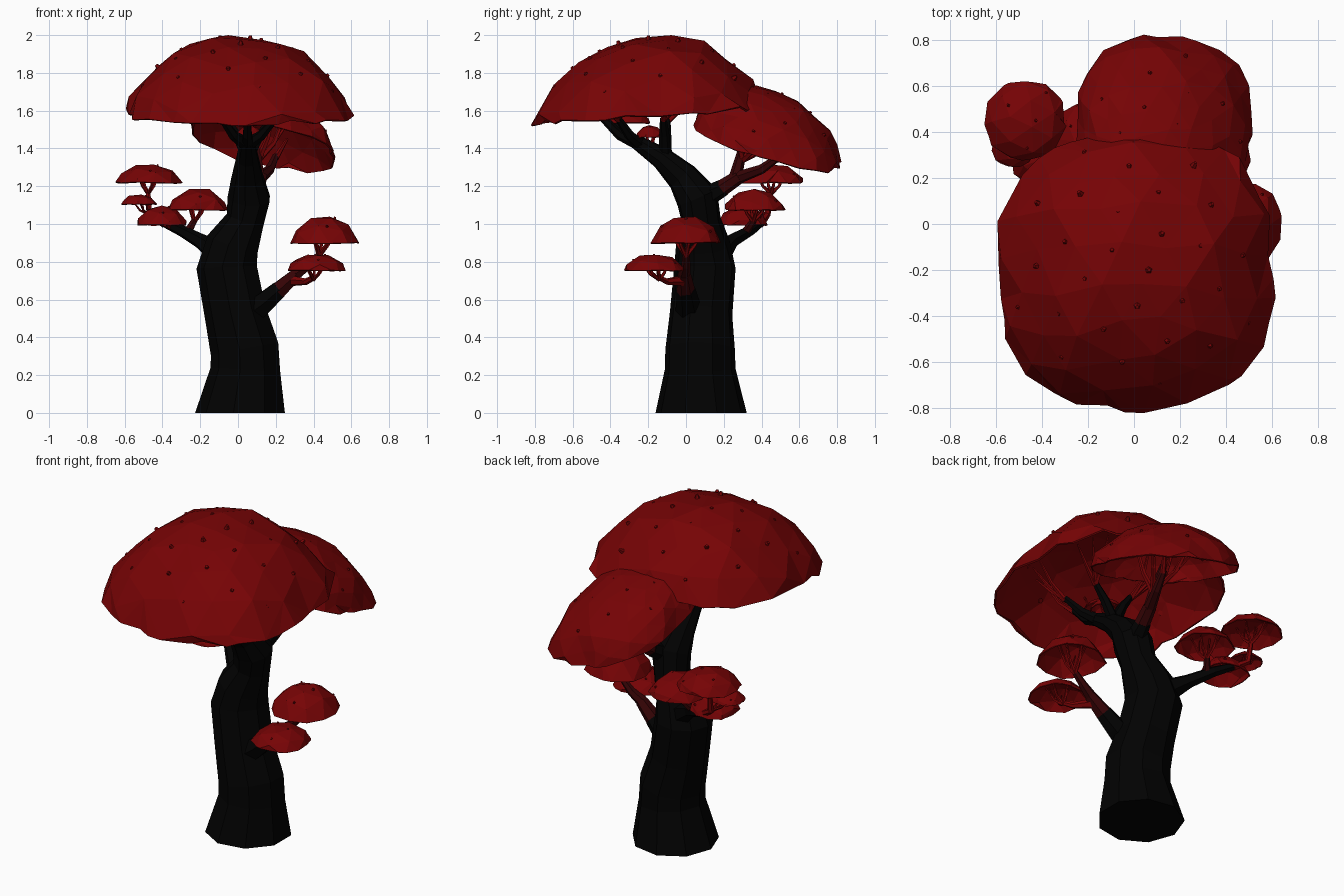
import bpy, bmesh, math, random
from mathutils import Vector, Matrix, Euler

random.seed(7)
if "Cube" in bpy.data.objects:
    bpy.data.objects.remove(bpy.data.objects["Cube"])


def material(name, colour):
    m = bpy.data.materials.new(name)
    m.use_nodes = True
    m.diffuse_color = (*colour, 1)
    m.node_tree.nodes["Principled BSDF"].inputs["Base Color"].default_value = (*colour, 1)
    return m


RED = material("leaf red", (0.18, 0.001, 0.0015))
WOOD = material("dark red wood", (0.035, 0.001, 0.0015))
BARK = material("black bark", (0.0005, 0.0005, 0.0005))


def finish(bm, name, mat):
    mesh = bpy.data.meshes.new(name)
    bm.to_mesh(mesh)
    bm.free()
    mesh.materials.append(mat)
    ob = bpy.data.objects.new(name, mesh)
    bpy.context.collection.objects.link(ob)
    return ob


def add_tube(bm, pts, sides, flat=False):
    """Tapered tube through points (x, y, z, radius)."""
    rings = []
    for i, p in enumerate(pts):
        a, b = pts[max(i - 1, 0)], pts[min(i + 1, len(pts) - 1)]
        d = (Vector(b[:3]) - Vector(a[:3])).normalized()
        if flat and i == 0:
            d = Vector((0, 0, 1))
        q = Vector((0, 0, 1)).rotation_difference(d)
        ring = []
        for k in range(sides):
            t = math.tau * (k + 0.5) / sides
            ring.append(bm.verts.new(Vector(p[:3]) + q @ Vector((math.cos(t), math.sin(t), 0)) * p[3]))
        rings.append(ring)
    for r0, r1 in zip(rings, rings[1:]):
        for k in range(sides):
            j = (k + 1) % sides
            bm.faces.new((r0[k], r0[j], r1[j], r1[k]))
    bm.faces.new(rings[0][::-1])
    bm.faces.new(rings[-1])


def limb(name, pts, mat, sides=6, flat=False):
    bm = bmesh.new()
    add_tube(bm, pts, sides, flat)
    return finish(bm, name, mat)


class Canopy:
    """Hollow faceted dome with a sheared rim, small buds and supporting twigs."""

    def __init__(self, name, centre, radius, height, slope=(0, 0), cut=0.3, detail=2, buds=4):
        self.name, self.centre, self.radius = name, Vector(centre), radius
        self.height, self.slope, self.cut = height, slope, cut
        self.dome(detail)
        self.add_buds(buds)

    def place(self, u, v, w):
        # slightly squared outline
        r = self.radius * (1 - 0.03 * math.cos(4 * math.atan2(v, u)))
        x, y = u * r, v * r
        z = w * self.height + self.slope[0] * x + self.slope[1] * y
        return self.centre + Vector((x, y, z))

    def surface(self, f, angle):
        rho = f * math.sqrt(1 - self.cut ** 2)
        w = (math.sqrt(1 - rho * rho) - self.cut) / (1 - self.cut)
        return self.place(f * math.cos(angle), f * math.sin(angle), w)

    def dome(self, detail):
        bm = bmesh.new()
        turn = Euler([random.uniform(0, 3) for _ in range(3)]).to_matrix().to_4x4()
        bmesh.ops.create_icosphere(bm, subdivisions=detail, radius=1, matrix=turn)
        bmesh.ops.bisect_plane(bm, geom=bm.verts[:] + bm.edges[:] + bm.faces[:],
                               plane_co=(0, 0, self.cut), plane_no=(0, 0, 1), clear_inner=True)
        bmesh.ops.remove_doubles(bm, verts=bm.verts, dist=0.09)
        bmesh.ops.triangulate(bm, faces=bm.faces)
        wide = math.sqrt(1 - self.cut ** 2)
        for v in bm.verts:
            n = [random.uniform(-0.035, 0.035) for _ in range(3)]
            w = (v.co.z - self.cut) / (1 - self.cut)
            v.co = self.place(v.co.x / wide + n[0], v.co.y / wide + n[1], w + n[2])
        ob = finish(bm, self.name, RED)
        shell = ob.modifiers.new("shell", "SOLIDIFY")
        shell.thickness = 0.005 + 0.01 * self.radius
        shell.offset = -1

    def add_buds(self, count):
        bm = bmesh.new()
        size = 0.006 + 0.016 * self.radius
        for i in range(count):
            p = self.surface(0.9 * math.sqrt((i + 0.4) / count), i * 2.4)
            out = (p - self.centre + Vector((0, 0, self.radius * 0.3))).normalized()
            q = Vector((0, 0, 1)).rotation_difference(out).to_matrix().to_4x4()
            bmesh.ops.create_cone(bm, cap_ends=True, segments=5, radius1=size, radius2=size * 0.5,
                                  depth=size * 1.4, matrix=Matrix.Translation(p - out * size * 0.6) @ q)
        finish(bm, self.name + "_buds", RED)

    def twigs(self, base, count, r, reach=0.5, start=0.4):
        bm = bmesh.new()
        base = Vector(base)
        for i in range(count):
            end = self.surface(reach * (0.75 + 0.25 * (i % 2)), start + math.tau * i / count)
            end.z -= 0.015
            mid = base.lerp(end, 0.5) - Vector((0, 0, 0.15 * (end - base).length))
            add_tube(bm, [(*base, r), (*mid, r * 0.75), (*end, r * 0.4)], 5)
            side = mid + (end - mid) * 0.6 + Vector((0.12 * self.radius * (-1) ** i, 0.12 * self.radius, 0.02))
            add_tube(bm, [(*mid, r * 0.6), (*side, r * 0.3)], 4)
        finish(bm, self.name + "_twigs", RED)


# Trunk, leaning and curling forward at the top
limb("trunk", [(0.018, 0.08, 0, 0.245), (0.045, 0.075, 0.23, 0.19), (0.04, 0.075, 0.34, 0.187),
               (-0.01, 0.08, 0.53, 0.168), (-0.055, 0.1, 0.77, 0.165), (-0.025, 0.09, 0.89, 0.145),
               (0.04, 0.08, 1.02, 0.105), (0.06, 0.06, 1.14, 0.115), (0.05, -0.02, 1.25, 0.085),
               (0.05, -0.13, 1.35, 0.06), (0.05, -0.27, 1.44, 0.038)], BARK, 9, True)

# Leaf canopies
Canopy("main_canopy", (0, -0.2, 1.58), 0.63, 0.42, (-0.01, 0.07), 0.35, 3, 28)
rear = Canopy("rear_canopy", (0.13, 0.43, 1.425), 0.4, 0.285, (-0.22, -0.28), 0.08, 3, 14)
outer = Canopy("outer_canopy", (-0.475, 0.45, 1.22), 0.185, 0.1)
inner = Canopy("inner_canopy", (-0.21, 0.365, 1.075), 0.17, 0.115)
low = Canopy("low_canopy", (-0.405, 0.30, 0.995), 0.142, 0.105)
tiny = Canopy("tiny_canopy", (-0.525, 0.34, 1.105), 0.1, 0.053, buds=2)
upper_side = Canopy("upper_side_canopy", (0.46, 0, 0.9), 0.195, 0.145)
lower_side = Canopy("lower_side_canopy", (0.415, -0.17, 0.755), 0.167, 0.09)
hidden = Canopy("hidden_canopy", (0.06, -0.19, 1.46), 0.078, 0.065, buds=2)
Canopy("hidden_front_canopy", (-0.03, -0.3, 1.535), 0.12, 0.07, buds=2)

# Boughs under the main canopy
forks = [(-0.1, -0.42, 1.58), (0.05, -0.46, 1.58), (0.2, -0.36, 1.56), (0.18, -0.12, 1.56), (-0.06, -0.1, 1.55)]
for i, (x, y, z) in enumerate(forks):
    front = i < 3
    sy = -0.24 if front else -0.11
    limb(f"top_bough_{i + 1}", [(0.05, sy, 1.42 if front else 1.35, 0.036),
                                ((x + 0.05) / 2, (y + sy) / 2, 1.47, 0.027), (x, y, z, 0.018)], BARK)
    bm = bmesh.new()
    for t in (-0.5, 0, 0.5):
        a = math.atan2(y + 0.25, x - 0.05) + t
        end = (x + 0.18 * math.cos(a), y + 0.18 * math.sin(a), z + 0.19 + 0.05 * t)
        add_tube(bm, [(x, y, z - 0.01, 0.016), ((x + end[0]) / 2, (y + end[1]) / 2, z + 0.07, 0.011),
                      (*end, 0.005)], 5)
    finish(bm, f"top_twigs_{i + 1}", RED)
hidden.twigs((0.05, -0.18, 1.38), 3, 0.008)

# Rear bough
limb("rear_bough", [(0.07, 0.08, 1.13, 0.06), (0.1, 0.2, 1.195, 0.045)], BARK)
limb("rear_bough_middle", [(0.1, 0.19, 1.19, 0.044), (0.12, 0.28, 1.25, 0.038)], WOOD)
limb("rear_bough_upright", [(0.11, 0.26, 1.24, 0.036), (0.1, 0.29, 1.36, 0.026), (0.07, 0.33, 1.52, 0.012)], WOOD)
limb("rear_bough_outer", [(0.11, 0.26, 1.24, 0.036), (0.17, 0.4, 1.29, 0.026), (0.2, 0.5, 1.36, 0.018)], WOOD)
rear.twigs((0.11, 0.3, 1.34), 4, 0.018, 0.5)
limb("rear_bough_tip", [(0.2, 0.49, 1.35, 0.018), (0.26, 0.58, 1.45, 0.008)], RED)

# Bough on the right with four small canopies
limb("right_bough", [(-0.08, 0.16, 0.83, 0.075), (-0.2, 0.24, 0.91, 0.04), (-0.3, 0.34, 0.965, 0.03),
                     (-0.4, 0.4, 1.01, 0.022)], BARK)
limb("right_bough_tip", [(-0.39, 0.395, 1.0, 0.022), (-0.47, 0.43, 1.05, 0.018), (-0.475, 0.45, 1.17, 0.013)], RED)
limb("right_bough_inner", [(-0.27, 0.31, 0.95, 0.024), (-0.23, 0.36, 1.02, 0.017)], WOOD)
outer.twigs((-0.475, 0.45, 1.16), 4, 0.011)
inner.twigs((-0.23, 0.355, 1.01), 4, 0.011)
low.twigs((-0.36, 0.36, 0.98), 3, 0.01)
tiny.twigs((-0.47, 0.42, 1.05), 3, 0.008)

# Bough on the left with two small canopies
limb("left_bough", [(0.05, 0.02, 0.52, 0.08), (0.14, 0.01, 0.585, 0.062), (0.22, 0, 0.655, 0.05)], BARK)
limb("left_bough_middle", [(0.21, 0, 0.645, 0.05), (0.31, -0.01, 0.735, 0.036)], WOOD)
limb("left_bough_upper", [(0.3, -0.01, 0.73, 0.034), (0.37, 0, 0.78, 0.025), (0.43, 0, 0.84, 0.018)], WOOD)
limb("left_bough_lower", [(0.28, -0.01, 0.7, 0.03), (0.36, -0.1, 0.695, 0.018), (0.4, -0.14, 0.715, 0.014)], RED)
upper_side.twigs((0.43, 0, 0.83), 5, 0.013)
lower_side.twigs((0.4, -0.14, 0.705), 5, 0.011)
